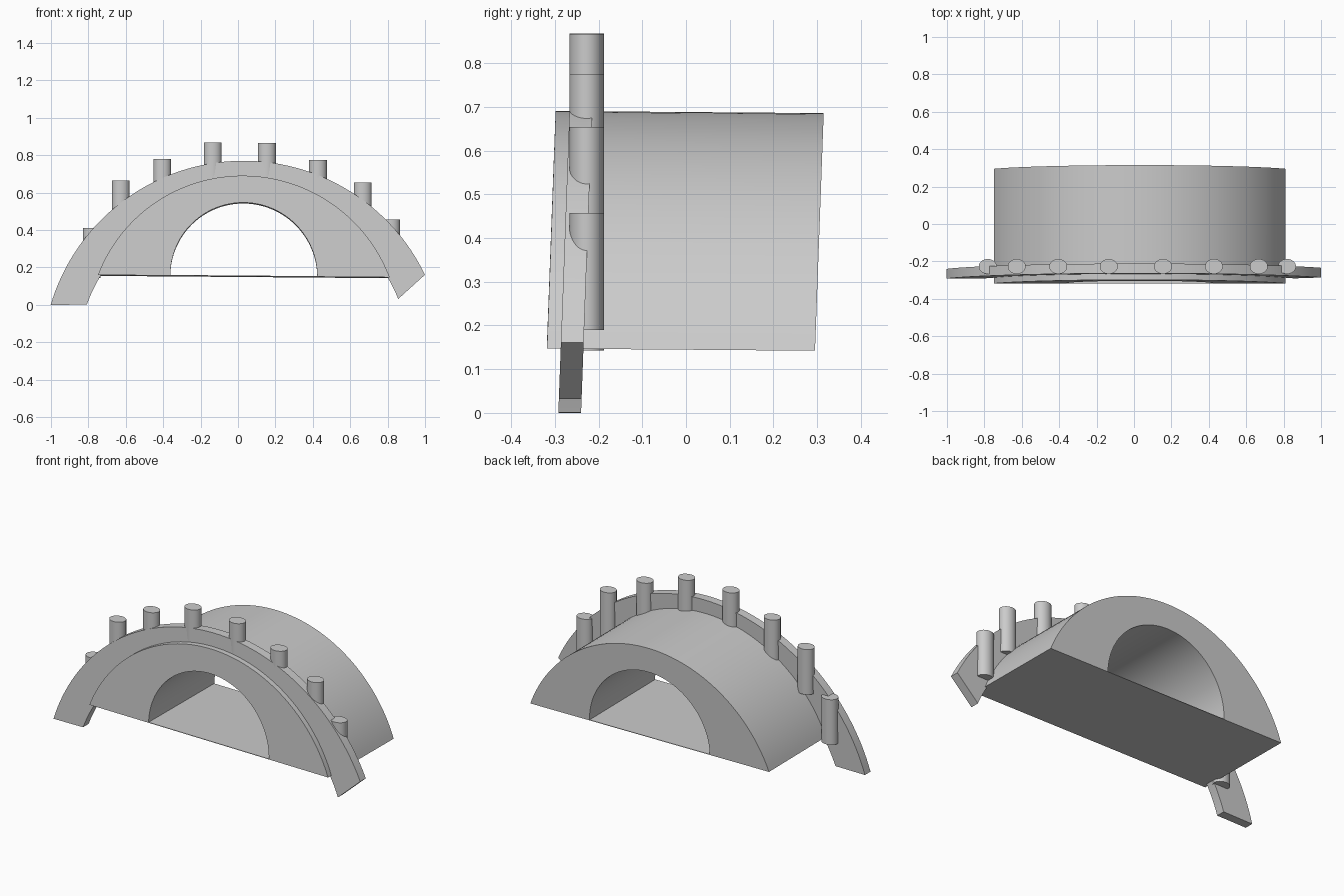
import bpy, bmesh
from math import sin, cos, radians, pi
from mathutils import Matrix, Vector

cube = bpy.data.objects.get("Cube")
if cube:
    bpy.data.objects.remove(cube, do_unlink=True)

grey = bpy.data.materials.new("plain grey")
grey.use_nodes = True
colour = (0.6, 0.6, 0.6, 1)
grey.diffuse_color = colour
grey.node_tree.nodes["Principled BSDF"].inputs["Base Color"].default_value = colour


def finish(name, bm):
    bmesh.ops.recalc_face_normals(bm, faces=bm.faces)
    mesh = bpy.data.meshes.new(name)
    bm.to_mesh(mesh)
    bm.free()
    mesh.materials.append(grey)
    obj = bpy.data.objects.new(name, mesh)
    bpy.context.collection.objects.link(obj)
    bpy.ops.object.select_all(action='DESELECT')
    obj.select_set(True)
    bpy.context.view_layer.objects.active = obj
    bpy.ops.object.shade_smooth_by_angle(angle=radians(30))
    return obj


def arc(cx, cz, r, start, end, n=64):
    angles = [radians(start + (end - start) * i / n) for i in range(n + 1)]
    return [(cx + r * cos(a), cz + r * sin(a)) for a in angles]


def extrude(name, profile, y0, y1, matrix):
    """Extrude an x-z profile along y, then lean it with a matrix."""
    bm = bmesh.new()
    face = bm.faces.new([bm.verts.new((x, y0, z)) for x, z in profile])
    out = bmesh.ops.extrude_face_region(bm, geom=[face])
    moved = [v for v in out["geom"] if isinstance(v, bmesh.types.BMVert)]
    bmesh.ops.translate(bm, verts=moved, vec=Vector((0, y1 - y0, 0)))
    bm.transform(matrix)
    return finish(name, bm)


# Slight backward lean, with a small roll on the body
lean = 0.037
body_lean = Matrix(((1, 0, 0, 0.031),
                    (0, 1, lean, -0.0115),
                    (-0.008, -0.008, 1, 0.151),
                    (0, 0, 0, 1)))
ring_lean = Matrix(((1, 0, 0, 0),
                    (0, 1, lean, 0),
                    (0, 0, 1, 0),
                    (0, 0, 0, 1)))

# Deep arched body with a round opening
outer = arc(0, -0.298, 0.835, 20.9, 159.1)
opening = arc(0, 0, 0.393, 180, 0)
extrude("arched_body", outer + opening, -0.3065, 0.3065, body_lean)

# Thin floor closing the underside of the opening
w = 0.393
extrude("opening_floor", [(-w, 0), (w, 0), (w, 0.003), (-w, 0.003)],
        -0.3065, 0.3065, body_lean)

# Wider flat band across the front
band = arc(0.03, -0.306, 1.076, 25.7, 163.5) + arc(0.03, -0.306, 0.893, 159.9, 22.2)
extrude("front_band", band, -0.292, -0.24, ring_lean)

# Upright pegs along the back of the band: x position and top height
pegs = [(-0.782, 0.41), (-0.627, 0.665), (-0.405, 0.78), (-0.135, 0.868),
        (0.155, 0.865), (0.427, 0.775), (0.667, 0.654), (0.818, 0.457)]
height = 0.267
for i, (x, top) in enumerate(pegs, 1):
    bm = bmesh.new()
    bmesh.ops.create_cone(bm, cap_ends=True, segments=32, radius1=1, radius2=1, depth=1)
    bm.transform(Matrix.Translation((x, -0.227, top - height / 2))
                 @ Matrix.Diagonal((0.048, 0.04, height, 1)))
    finish(f"peg_{i}", bm)
